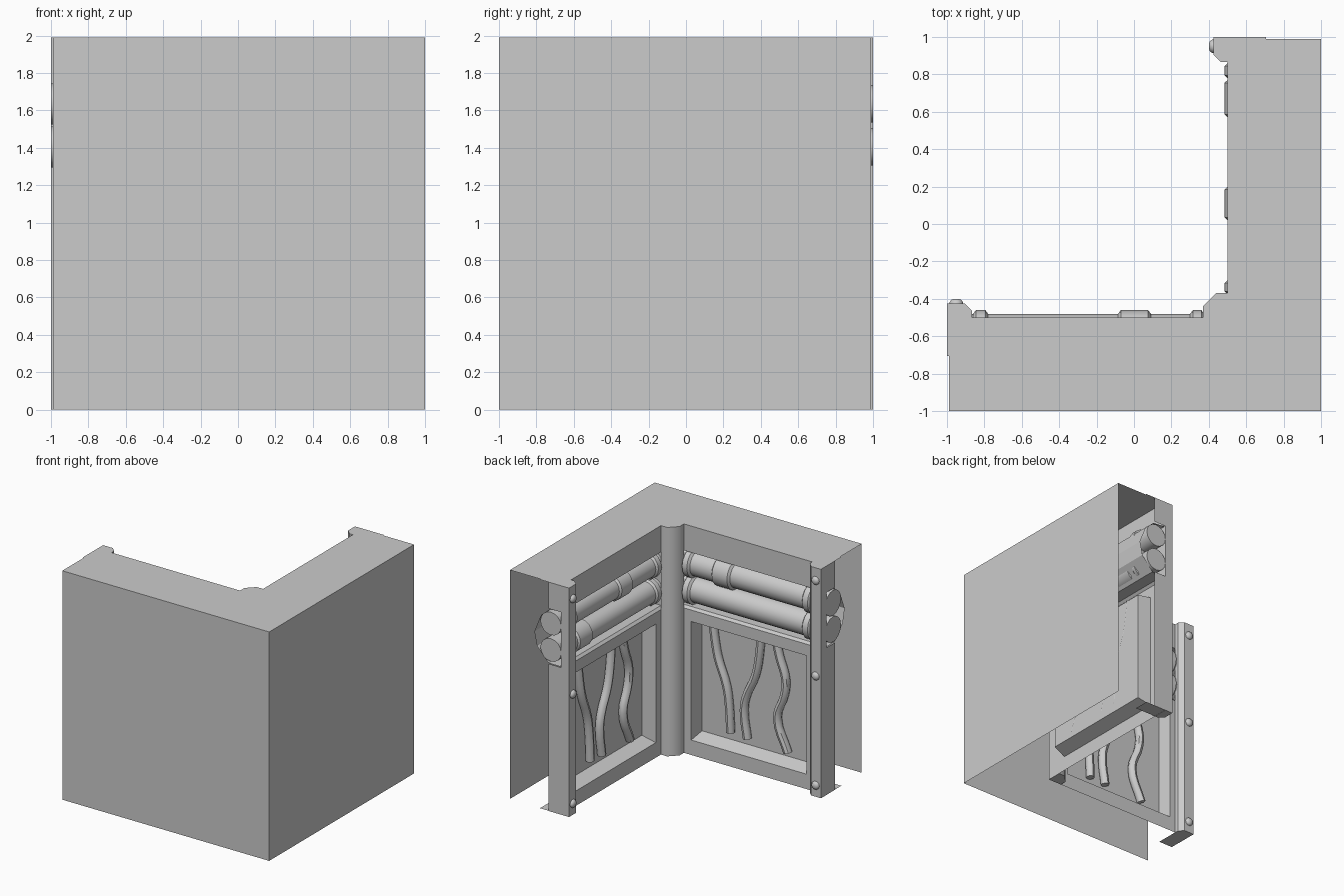
import bpy, bmesh, math
from mathutils import Vector

if "Cube" in bpy.data.objects:
    bpy.data.objects.remove(bpy.data.objects["Cube"])

H = 1.99


def place(side, u, d, z):
    """Wall coordinates (along, towards room, up) to world, for either wing."""
    return Vector((u, d - 0.5, z)) if side == 0 else Vector((0.5 - d, -u, z))


def finish(name, bm, smooth=None, closed=True, face=None):
    if closed:
        bmesh.ops.recalc_face_normals(bm, faces=bm.faces)
    elif face is not None:
        bm.normal_update()
        total = sum((f.normal * f.calc_area() for f in bm.faces), Vector())
        if total.dot(Vector(face)) < 0:
            bmesh.ops.reverse_faces(bm, faces=bm.faces)
    me = bpy.data.meshes.new(name)
    bm.to_mesh(me)
    bm.free()
    ob = bpy.data.objects.new(name, me)
    bpy.context.collection.objects.link(ob)
    if smooth:
        bpy.ops.object.select_all(action='DESELECT')
        ob.select_set(True)
        bpy.context.view_layer.objects.active = ob
        bpy.ops.object.shade_smooth_by_angle(angle=math.radians(smooth))
    return ob


def loft(bm, rings, closed_ring=True, cap_start=False, cap_end=False):
    vs = [[bm.verts.new(p) for p in r] for r in rings]
    n = len(vs[0])
    for a, b in zip(vs, vs[1:]):
        for i in range(n if closed_ring else n - 1):
            j = (i + 1) % n
            bm.faces.new((a[i], a[j], b[j], b[i]))
    if cap_start:
        bm.faces.new(vs[0][::-1])
    if cap_end:
        bm.faces.new(vs[-1])


def prism(name, side, outline, z0, z1, smooth=None):
    bm = bmesh.new()
    loft(bm, [[place(side, u, d, z) for u, d in outline] for z in (z0, z1)],
         True, True, True)
    return finish(name, bm, smooth)


def sheet(name, pts, face):
    bm = bmesh.new()
    bm.faces.new([bm.verts.new(p) for p in pts])
    return finish(name, bm, closed=False, face=face)


def pipe(name, side, z, d, r, lip, collars):
    """Pipe running along the wall, with chamfered raised collars."""
    prof = [(-1.0, r)]
    for a, b in collars:
        prof += [(a, r), (a + 0.015, r + lip), (b - 0.015, r + lip), (b, r)]
    prof.append((0.40, r))
    bm = bmesh.new()
    n = 16
    loft(bm, [[place(side, u, d + q * math.cos(2 * math.pi * i / n),
                     z + q * math.sin(2 * math.pi * i / n)) for i in range(n)]
              for u, q in prof], True, True, True)
    finish(name, bm, 35)


def cable(name, side, pts):
    cu = bpy.data.curves.new(name, 'CURVE')
    cu.dimensions = '3D'
    cu.bevel_depth = 0.036
    cu.bevel_resolution = 2
    cu.use_fill_caps = True
    cu.resolution_u = 4
    sp = cu.splines.new('BEZIER')
    sp.bezier_points.add(len(pts) - 1)
    for bp, (u, z) in zip(sp.bezier_points, pts):
        bp.co = place(side, u, -0.085, z)
        bp.handle_left_type = bp.handle_right_type = 'AUTO'
    ob = bpy.data.objects.new(name, cu)
    bpy.context.collection.objects.link(ob)
    bpy.ops.object.select_all(action='DESELECT')
    ob.select_set(True)
    bpy.context.view_layer.objects.active = ob
    bpy.ops.object.convert(target='MESH')
    bpy.ops.object.shade_smooth_by_angle(angle=math.radians(45))


# Outer shell: two plain back walls and the L-shaped top
sheet("front_outer_wall", [(-.99, -1, 0), (1, -1, 0), (1, -1, H), (-.99, -1, H)], (0, -1, 0))
sheet("right_outer_wall", [(1, -1, 0), (1, .99, 0), (1, .99, H), (1, -1, H)], (1, 0, 0))
half = [(.37, .06), (.37, 0), (-.865, 0), (-.865, .035), (-.905, .075), (-1, .075),
        (-1, -.205), (-.99, -.205), (-.99, -.5)]
top = [place(0, u, d, H) for u, d in half] + [Vector((1, -1, H))]
top += [place(1, u, d, H) for u, d in reversed(half)]
sheet("top_plate", top, (0, 0, 1))

# Inner corner column
prism("corner_column", 0, [(.5, 0), (.37, 0), (.37, .06), (.44, .13), (.5, .13)], 0, H, 50)

trough = [(0, H), (0, 1.76), (-.12, 1.75), (-.20, 1.68), (-.265, 1.52),
          (-.24, 1.40), (-.13, 1.28), (-.02, 1.28), (0, 1.26)]
cables = [[(.15, 1.16), (.13, 1.02), (.10, .87), (.02, .65), (-.005, .5), (-.02, .25)],
          [(-.31, 1.16), (-.30, 1.02), (-.26, .81), (-.17, .60), (-.15, .48), (-.18, .24)],
          [(-.46, 1.16), (-.49, 1.04), (-.55, .85), (-.54, .72), (-.47, .50), (-.57, .22)]]

for s, wing in enumerate(("front", "right")):
    room = (0, 1, 0) if s == 0 else (-1, 0, 0)

    # Upper wall strip with the pipe trough
    bm = bmesh.new()
    loft(bm, [[place(s, u, d, z) for d, z in trough] for u in (-.99, .40)], False)
    finish(wing + "_pipe_trough", bm, closed=False, face=room)
    sheet(wing + "_trough_end", [place(s, .40, d, z) for d, z in trough[1:]],
          (-1, 0, 0) if s == 0 else (0, 1, 0))

    # Lower panel: frame, reveal and recessed back
    bm = bmesh.new()
    rects = [(-.99, .40, 0, 1.26, 0), (-.81, .30, .13, 1.16, 0), (-.79, .28, .17, 1.15, -.12)]
    loft(bm, [[place(s, u, d, z) for u, z in ((a, b), (c, b), (c, e), (a, e))]
              for a, c, b, e, d in rects], True, False, True)
    finish(wing + "_framed_panel", bm, closed=False, face=room)

    # End post with side plates above and below the pipes, and flanges
    prism(wing + "_end_post", s,
          [(-1, 0), (-1, .075), (-.905, .075), (-.865, .035), (-.865, 0)], 0, H)
    for part, z0, z1 in (("lower", 0, 1.28), ("upper", 1.76, H)):
        sheet(f"{wing}_{part}_side_plate",
              [place(s, -1, d, z) for d, z in ((0, z0), (-.12, z0), (-.12, z1), (0, z1))],
              (-1, 0, 0) if s == 0 else (0, 1, 0))
    sheet(wing + "_floor_flange",
          [place(s, u, d, 0.002) for u, d in ((-1, 0), (-.865, 0), (-.865, -.205), (-1, -.205))],
          (0, 0, -1))

    # Domed bolts
    for k, z in enumerate((.10, 1.05, 1.88)):
        bm = bmesh.new()
        loft(bm, [[place(s, -.95 + r * math.cos(math.pi * i / 5), .07 + h,
                         z + r * math.sin(math.pi * i / 5)) for i in range(10)]
                  for r, h in ((.036, 0), (.036, .012), (.027, .024), (.012, .03))],
             True, True, True)
        finish(f"{wing}_bolt_{k + 1}", bm, 50)

    # Pipes
    ends = ((-.86, -.78), (.30, .375))
    mid = [[(-.085, .09)], []] if s == 0 else [[(-.20, -.02)], [(-.77, -.57)]]
    r, lip = (.11, .02) if s == 0 else (.10, .015)
    for k, z in enumerate((1.635, 1.405)):
        # End collars for this pipe plus its middle coupling
        span = sorted(list(ends) + mid[k])
        if s == 1 and k == 1:
            span = [(-.86, -.80), (-.77, -.57), (.30, .375)]
        pipe(f"{wing}_pipe_{k + 1}", s, z, -.09 if s == 0 else -.10, r, lip, span)

    # Wavy cables hanging in the panel
    for k, pts in enumerate(cables):
        cable(f"{wing}_cable_{k + 1}", s,
              pts if s == 0 else [(-(u + .5), z) for u, z in pts])
